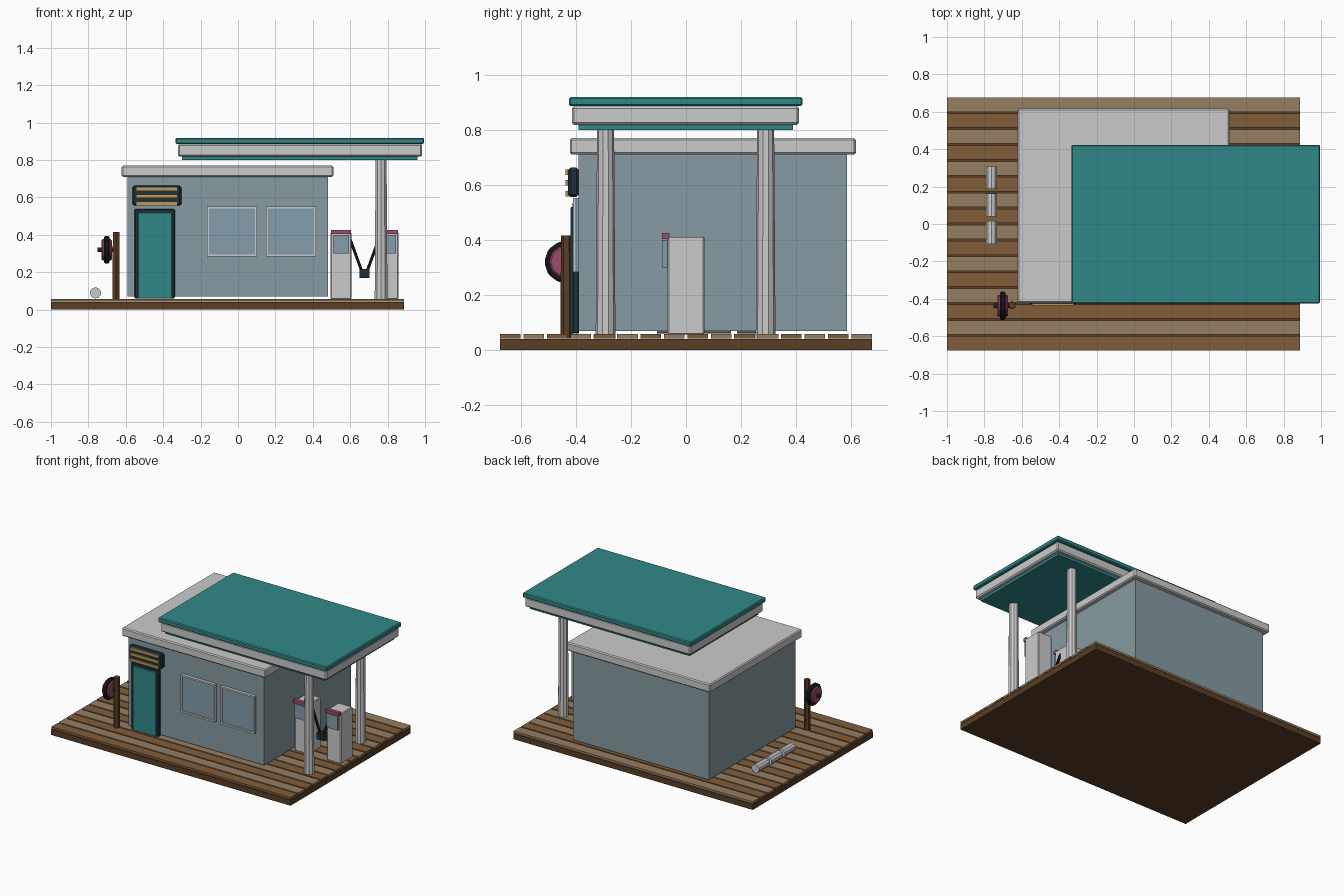
import bpy, math
from mathutils import Vector

if "Cube" in bpy.data.objects:
    bpy.data.objects.remove(bpy.data.objects["Cube"])


def material(name, r, g, b):
    m = bpy.data.materials.new(name)
    m.diffuse_color = (r, g, b, 1)
    m.use_nodes = True
    m.node_tree.nodes["Principled BSDF"].inputs["Base Color"].default_value = m.diffuse_color
    return m


TEAL = material("teal", 0.03, 0.25, 0.25)
WALL = material("wall_blue", 0.24, 0.33, 0.36)
GLASS = material("glass", 0.23, 0.34, 0.40)
DARK = material("dark", 0.015, 0.03, 0.04)
BLACK = material("black", 0.01, 0.01, 0.012)
GOLD = material("gold", 0.50, 0.33, 0.10)
PINK = material("pink", 0.35, 0.07, 0.15)
BROWN = material("brown", 0.22, 0.11, 0.04)
TAN = material("tan", 0.30, 0.21, 0.12)
DARKWOOD = material("dark_wood", 0.10, 0.048, 0.018)


def finish(o, name, mat, bevel):
    o.name = name
    if mat:
        o.data.materials.append(mat)
    if bevel:
        b = o.modifiers.new("bevel", "BEVEL")
        b.width = bevel
        b.segments = 1
    return o


def box(name, x, y, z, mat=None, bevel=0):
    """Box from (min, max) ranges on each axis."""
    bpy.ops.mesh.primitive_cube_add(size=1)
    o = bpy.context.object
    for v in o.data.vertices:
        v.co = [(a + b) / 2 + c * (b - a) for c, (a, b) in zip(v.co, (x, y, z))]
    return finish(o, name, mat, bevel)


def rod(name, p, q, r1, r2=None, sides=8, mat=None, bevel=0, twist=0):
    """Straight or tapered prism from p to q."""
    p, q = Vector(p), Vector(q)
    bpy.ops.mesh.primitive_cone_add(vertices=sides, radius1=r1,
                                    radius2=r1 if r2 is None else r2,
                                    depth=(q - p).length, location=(p + q) / 2)
    o = bpy.context.object
    o.rotation_mode = 'QUATERNION'
    rot = Vector((0, 0, 1)).rotation_difference(q - p)
    o.rotation_quaternion = rot @ Vector((0, 0, 1)).rotation_difference(Vector((0, 0, 1)))
    if twist:
        for v in o.data.vertices:
            c, s = math.cos(twist), math.sin(twist)
            v.co.x, v.co.y = v.co.x * c - v.co.y * s, v.co.x * s + v.co.y * c
    return finish(o, name, mat, bevel)


# Deck and planks
box("deck_base", (-1, 0.888), (-0.676, 0.676), (0, 0.04), DARKWOOD)
pitch = 1.36 / 16
for i in range(16):
    y = -0.68 + pitch * i
    box(f"plank_{i + 1}", (-1, 0.888), (y + 0.005, y + pitch - 0.005),
        (0.043, 0.058), TAN if i % 2 else BROWN)

# Shop building
box("shop_walls", (-0.59, 0.48), (-0.39, 0.585), (0.07, 0.72), WALL)
box("shop_roof", (-0.622, 0.51), (-0.422, 0.617), (0.71, 0.77), None, 0.007)

# Door and the sign above it
box("door_frame", (-0.553, -0.338), (-0.412, -0.388), (0.06, 0.538), DARK, 0.004)
box("door", (-0.535, -0.353), (-0.419, -0.39), (0.06, 0.52), TEAL, 0.003)
box("sign_board", (-0.565, -0.303), (-0.428, -0.388), (0.556, 0.663), DARK, 0.01)
for i, z in enumerate((0.567, 0.607, 0.645)):
    box(f"sign_stripe_{i + 1}", (-0.545, -0.323), (-0.437, -0.42),
        (z - 0.01, z + 0.01), GOLD)

# Front windows with four-piece frames
for n, x in (("left", -0.032), ("right", 0.283)):
    a, b, t = x - 0.134, x + 0.134, 0.012
    box(f"window_glass_{n}", (a, b), (-0.403, -0.388), (0.285, 0.55), GLASS)
    for k, xs in enumerate(((a, a + t), (b - t, b))):
        box(f"window_jamb_{n}_{k}", xs, (-0.411, -0.388), (0.283, 0.552))
    for k, zs in enumerate(((0.283, 0.283 + t), (0.552 - t, 0.552))):
        box(f"window_rail_{n}_{k}", (a, b), (-0.411, -0.388), zs)

# Canopy and columns
box("canopy_top", (-0.335, 0.995), (-0.425, 0.423), (0.886, 0.919), TEAL, 0.006)
box("canopy_fascia", (-0.32, 0.985), (-0.414, 0.411), (0.818, 0.886), None, 0.008)
box("canopy_soffit", (-0.30, 0.96), (-0.39, 0.388), (0.80, 0.82), TEAL)
for n, y in (("front", -0.292), ("back", 0.289)):
    rod(f"column_{n}", (0.765, y, 0.043), (0.765, y, 0.805), 0.036, 0.031, 10)

# Fuel pumps with hoses reaching toward each other
for n, x, s in (("left", 0.55, 1), ("right", 0.802, -1)):
    box(f"pump_body_{n}", (x - 0.056, x + 0.056), (-0.067, 0.067), (0.056, 0.414), None, 0.005)
    box(f"pump_cap_{n}", (x - 0.054, x + 0.054), (-0.087, -0.06), (0.404, 0.426), PINK)
    box(f"pump_screen_{n}", (x - 0.043, x + 0.043), (-0.087, -0.06), (0.30, 0.40), GLASS)
    rod(f"pump_hose_{n}", (x + s * 0.05, -0.02, 0.375), (x + s * 0.112, -0.02, 0.205),
        0.009, sides=6, mat=BLACK)
    nx = x + s * 0.112
    box(f"pump_nozzle_{n}", (nx - 0.013, nx + 0.013), (-0.04, 0.0), (0.168, 0.217), DARK)

# Post with a wheel on its side
Y, Z = -0.437, 0.32
rod("wheel_post", (-0.652, Y + 0.003, 0.043), (-0.652, Y + 0.003, 0.416), 0.022, 0.02, 6, DARKWOOD)
rod("wheel_tyre", (-0.717, Y, Z), (-0.687, Y, Z), 0.078, sides=10, mat=BLACK, bevel=0.008)
rod("wheel_disc", (-0.73, Y, Z), (-0.675, Y, Z), 0.06, sides=10, mat=PINK, bevel=0.006)
rod("wheel_axle", (-0.75, Y, Z), (-0.65, Y, Z), 0.012, sides=8, mat=DARK)

# Row of round canisters lying on the deck
for i, y in enumerate((-0.045, 0.102, 0.247)):
    rod(f"canister_{i + 1}", (-0.762, y - 0.061, 0.09), (-0.762, y + 0.061, 0.09), 0.03, sides=10)
